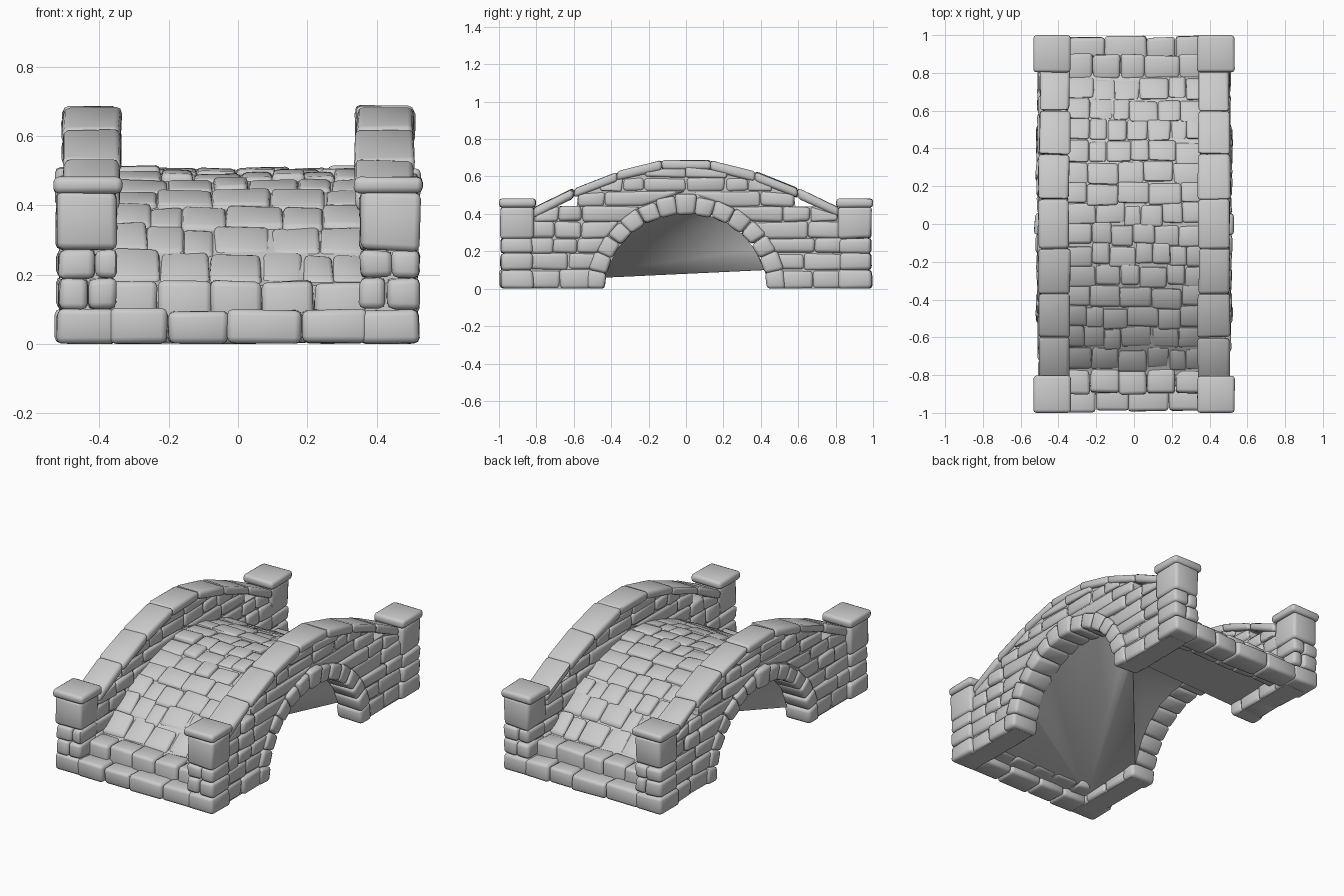
import bpy, bmesh, math, random
from mathutils import Vector

if "Cube" in bpy.data.objects:
    bpy.data.objects.remove(bpy.data.objects["Cube"])

random.seed(7)
R = random.uniform

stone_mat = bpy.data.materials.new("grey stone")
stone_mat.diffuse_color = (0.6, 0.6, 0.6, 1)
stone_mat.use_nodes = True
stone_mat.node_tree.nodes["Principled BSDF"].inputs["Base Color"].default_value = stone_mat.diffuse_color


# ---- bridge curves along y ----
def deck(y):
    return 0.505 - 0.325 * min(1, abs(y) / 0.77) ** 2


def coping_top(y):
    return 0.70 - 0.26 * (abs(y) / 0.8) ** 1.6


def coping_low(y):
    return coping_top(y) - 0.05


def wall_top(y):
    # the wall stops short of the coping near the pillars
    return min(coping_low(y), 0.44) if abs(y) > 0.58 else coping_low(y)


def arch(y, a=0.46, b=0.42):
    return b * math.sqrt(1 - (y / a) ** 2) if abs(y) < a else 0.0


def ring_outer(z):
    return 0.53 * math.sqrt(1 - (z / 0.5) ** 2) - 0.02 if z < 0.49 else 0.0


# ---- helpers ----
def finish(bm, name):
    bmesh.ops.recalc_face_normals(bm, faces=bm.faces[:])
    me = bpy.data.meshes.new(name)
    bm.to_mesh(me)
    bm.free()
    me.materials.append(stone_mat)
    ob = bpy.data.objects.new(name, me)
    bpy.context.collection.objects.link(ob)
    bpy.ops.object.select_all(action='DESELECT')
    ob.select_set(True)
    bpy.context.view_layer.objects.active = ob
    bpy.ops.object.shade_smooth_by_angle(angle=math.radians(50))
    return ob


def stone(bm, low, high, round_=0.018, jit=0.005):
    """Rounded, slightly irregular block between two matching quads."""
    vs = [bm.verts.new(Vector(p) + Vector((R(-jit, jit), R(-jit, jit), R(-jit, jit))))
          for p in low + high]
    for v in vs:
        v.co.z = max(0.0, v.co.z)
        v.co.y = max(-1.0, min(1.0, v.co.y))
    quads = [(3, 2, 1, 0), (4, 5, 6, 7)] + [(i, (i + 1) % 4, (i + 1) % 4 + 4, i + 4) for i in range(4)]
    edges = set()
    for q in quads:
        edges.update(bm.faces.new([vs[i] for i in q]).edges)
    size = min(e.calc_length() for e in edges)
    bmesh.ops.bevel(bm, geom=list(edges), offset=min(round_, size * 0.35), segments=2,
                    profile=0.5, affect='EDGES', clamp_overlap=True)


def block(bm, x0, x1, y0, y1, z0, z1, **kw):
    base = [(x0, y0), (x1, y0), (x1, y1), (x0, y1)]
    stone(bm, [(x, y, z0) for x, y in base], [(x, y, z1) for x, y in base], **kw)


def side_stone(bm, quad, x0, x1, **kw):
    stone(bm, [(x0, y, z) for y, z in quad], [(x1, y, z) for y, z in quad], **kw)


def splits(a, b, lo, hi):
    """Random joints from a to b."""
    pts = [a]
    while b - pts[-1] > hi + lo:
        pts.append(pts[-1] + R(lo, hi))
    if b - pts[-1] > hi:
        pts.append((pts[-1] + b) / 2)
    return pts + [b]


def strip(name, ys, low, high, x0, x1):
    """Solid between two curves of y."""
    bm = bmesh.new()
    rings = [[bm.verts.new((x, y, f(y))) for x, f in
              ((x0, low), (x1, low), (x1, high), (x0, high))] for y in ys]
    for a, b in zip(rings, rings[1:]):
        for i in range(4):
            bm.faces.new((a[i], a[(i + 1) % 4], b[(i + 1) % 4], b[i]))
    bm.faces.new(rings[0])
    bm.faces.new(rings[-1])
    finish(bm, name)


# ---- mortar cores behind the stones ----
wall_ys = sorted([-0.9 + i * 0.05 for i in range(37)] + [-0.46, 0.46, -0.445, 0.445, 0.575, -0.575, 0.585, -0.585])
strip("deck_core", [-0.8 + i * 0.05 for i in range(33)],
      lambda y: deck(y) - 0.06, lambda y: deck(y) - 0.012, -0.38, 0.38)

for s, side in ((1, "right"), (-1, "left")):
    strip(side + "_wall_core", wall_ys, arch, wall_top, s * 0.366, s * 0.490)

    # ---- coursed wall stones ----
    bm = bmesh.new()
    zs = [0, 0.1, 0.19, 0.27, 0.36, 0.44, 0.52, 0.595, 0.65]
    for z0, z1 in zip(zs, zs[1:]):
        end = 0.84
        while end > 0.05 and wall_top(end) < z0 + 0.02:
            end -= 0.01
        for e in (1, -1):
            a0, a1 = ring_outer(z0), ring_outer(z1)
            if end - a0 < 0.04:
                continue
            ys = splits(max(a0, a1), end, 0.11, 0.23)
            for i, (ya, yb) in enumerate(zip(ys, ys[1:])):
                yt = a1 if i == 0 else ya
                quad = [(e * ya, z0), (e * yb, z0),
                        (e * yb, min(z1, coping_low(yb) + 0.012)),
                        (e * yt, min(z1, coping_low(yt) + 0.012))]
                side_stone(bm, quad, s * 0.352, s * R(0.496, 0.512))
    finish(bm, side + "_wall_stones")

    # ---- arch ring with keystone ----
    bm = bmesh.new()
    n = 15
    for i in range(n):
        t0, t1 = math.pi * i / n, math.pi * (i + 1) / n
        key = 0.015 if i == n // 2 else R(-0.008, 0.006)
        a, b = 0.53 + key, 0.495 + key
        quad = [(0.435 * math.cos(t0), 0.4 * math.sin(t0)), (a * math.cos(t0), b * math.sin(t0)),
                (a * math.cos(t1), b * math.sin(t1)), (0.435 * math.cos(t1), 0.4 * math.sin(t1))]
        side_stone(bm, quad, s * 0.35, s * (0.518 + key * 0.5))
    finish(bm, side + "_arch_ring")

    # ---- sloping coping slabs ----
    bm = bmesh.new()
    ys = [-0.82, -0.6, -0.37, -0.13, 0.13, 0.37, 0.6, 0.82]
    for ya, yb in zip(ys, ys[1:]):
        quad = [(ya, coping_low(ya)), (yb, coping_low(yb)), (yb, coping_top(yb)), (ya, coping_top(ya))]
        side_stone(bm, quad, s * R(0.338, 0.345), s * R(0.498, 0.510))
    finish(bm, side + "_coping")

    # ---- end pillars and caps ----
    for e, end in ((-1, "front"), (1, "back")):
        bm = bmesh.new()
        pz = [0, 0.1, 0.19, 0.27, 0.44]
        for k, (z0, z1) in enumerate(zip(pz, pz[1:])):
            xo = s * R(0.514, 0.528)
            if k in (1, 2):
                xm = s * R(0.41, 0.45)
                block(bm, s * 0.352, xm, e * 0.82, e * 0.99, z0, z1)
                block(bm, xm, xo, e * 0.82, e * 0.99, z0, z1)
            else:
                block(bm, s * 0.352, xo, e * 0.815, e * 0.99, z0, z1)
        finish(bm, f"{end}_{side}_pillar")
        bm = bmesh.new()
        block(bm, s * 0.335, s * 0.533, e * 0.803, e * 1.0, 0.434, 0.482, jit=0.002)
        finish(bm, f"{end}_{side}_pillar_cap")

# ---- deck paving ----
bm = bmesh.new()
rows = [-0.77 + 0.11 * i for i in range(15)]
for ya, yb in zip(rows, rows[1:]):
    xs = splits(-0.365, 0.365, 0.085, 0.17)
    for xa, xb in zip(xs, xs[1:]):
        h, d = R(-0.004, 0.010), R(-0.012, 0.012)
        base = [(xa, ya + d), (xb, ya + d), (xb, yb + d), (xa, yb + d)]
        stone(bm, [(x, y, deck(y) - 0.05) for x, y in base],
              [(x, y, deck(y) + h) for x, y in base], round_=0.014)
finish(bm, "deck_paving")

# ---- two steps at each end ----
for e, end in ((-1, "front"), (1, "back")):
    bm = bmesh.new()
    for y_out, y_in, z0, z1, lo, hi in ((0.992, 0.85, 0, 0.098, 0.14, 0.23),
                                        (0.9, 0.765, 0.04, 0.182, 0.11, 0.2)):
        xs = splits(-0.37, 0.37, lo, hi)
        for xa, xb in zip(xs, xs[1:]):
            block(bm, xa, xb, e * y_in, e * (y_out + R(-0.008, 0.004)), z0, z1 + R(-0.006, 0.004))
    finish(bm, end + "_steps")

# ---- folded underside closing the body between the arches ----
bm = bmesh.new()
curve = [(-0.43 * math.cos(math.pi * i / 12), 0.41 * math.sin(math.pi * i / 12)) for i in range(13)]
right = [bm.verts.new((0.37, y, max(z, 0.1))) for y, z in curve]
left = [bm.verts.new((-0.37, y, max(z, 0.07))) for y, z in curve]
low_corner = bm.verts.new((-0.36, -0.84, 0.04))
far_corner = bm.verts.new((0.36, -0.86, 0.04))
back_l = bm.verts.new((-0.36, 0.85, 0.08))
back_r = bm.verts.new((0.36, 0.85, 0.08))
for i in range(12):
    bm.faces.new((low_corner, right[i], right[i + 1]))
    bm.faces.new((right[-1], left[i + 1], left[i]))
bm.faces.new((low_corner, right[-1], left[0]))
bm.faces.new((low_corner, far_corner, right[0]))
bm.faces.new((right[-1], back_r, back_l, left[-1]))
finish(bm, "underside")
